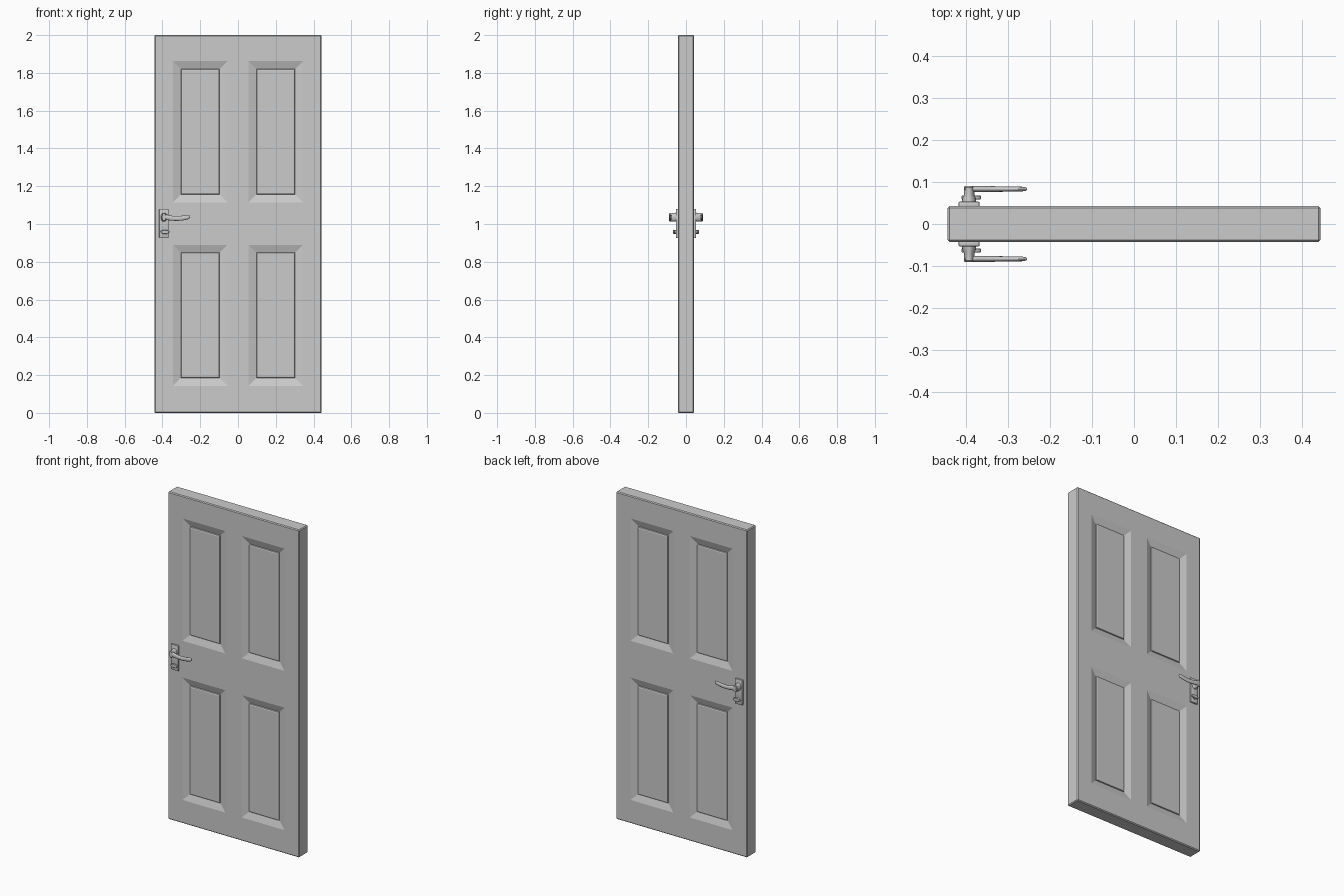
import bpy, bmesh, math
from mathutils import Vector, Matrix

if "Cube" in bpy.data.objects:
    bpy.data.objects.remove(bpy.data.objects["Cube"])

X, T, H = 0.443, 0.043, 2.0      # half width, half thickness, height


def finish(bm, name, mirror=False, smooth=False):
    bmesh.ops.recalc_face_normals(bm, faces=bm.faces)
    me = bpy.data.meshes.new(name)
    bm.to_mesh(me)
    bm.free()
    ob = bpy.data.objects.new(name, me)
    bpy.context.collection.objects.link(ob)
    if mirror:
        m = ob.modifiers.new("both_sides", 'MIRROR')
        m.use_axis = (False, True, False)
    if smooth:
        bpy.ops.object.select_all(action='DESELECT')
        ob.select_set(True)
        bpy.context.view_layer.objects.active = ob
        bpy.ops.object.shade_smooth_by_angle(angle=math.radians(35))
    return ob


def box(center, size, bevel, segments=1):
    bm = bmesh.new()
    bmesh.ops.create_cube(bm, size=1, matrix=Matrix.Translation(center) @ Matrix.Diagonal((*size, 1)))
    bmesh.ops.bevel(bm, geom=bm.edges[:], offset=bevel, segments=segments, affect='EDGES', profile=0.5)
    return bm


def loft(stations, u, v, n=20):
    """Rings of (centre, radius along u, radius along v), joined and capped."""
    bm = bmesh.new()
    rings = []
    for c, a, b in stations:
        rings.append([bm.verts.new(Vector(c) + u * a * math.cos(2 * math.pi * i / n)
                                   + v * b * math.sin(2 * math.pi * i / n)) for i in range(n)])
    for r, s in zip(rings, rings[1:]):
        for i in range(n):
            bm.faces.new((r[i], r[(i + 1) % n], s[(i + 1) % n], s[i]))
    bm.faces.new(rings[0])
    bm.faces.new(rings[-1])
    return bm


# door slab with four sunk panels on each face
bm = box((0, 0, H / 2), (2 * X, 2 * T, H), 0.005)
cuts = [((x, 0, 0), (1, 0, 0)) for x in (-0.344, -0.056, 0.056, 0.344)]
cuts += [((0, 0, z), (0, 0, 1)) for z in (0.143, 0.89, 1.115, 1.862)]
for co, no in cuts:
    bmesh.ops.bisect_plane(bm, geom=bm.verts[:] + bm.edges[:] + bm.faces[:], plane_co=co, plane_no=no)
panels = []
for f in bm.faces:
    c = f.calc_center_median()
    if (abs(f.normal.y) > 0.99 and 0.056 < abs(c.x) < 0.344
            and (0.143 < c.z < 0.89 or 1.115 < c.z < 1.862)):
        panels.append(f)
# sloped border, then a small raised field
for thickness, depth in ((0.042, -0.014), (0.002, 0.006), (0.006, 0.002)):
    bmesh.ops.inset_individual(bm, faces=panels, thickness=thickness, depth=depth, use_even_offset=True)
finish(bm, "door_slab")

ux, uy, uz = Vector((1, 0, 0)), Vector((0, 1, 0)), Vector((0, 0, 1))
HX = -0.392                      # handle axis

# backplate
finish(box((HX, -T - 0.003, 1.003), (0.05, 0.014, 0.154), 0.003, 2), "handle_backplate", True, True)

# neck of the handle
neck = [(-0.05, 0.017, 0.024), (-0.062, 0.016, 0.023), (-0.068, 0.0125, 0.022),
        (-0.087, 0.0125, 0.022), (-0.09, 0.010, 0.019)]
finish(loft([((HX, y, 1.036), a, b) for y, a, b in neck], ux, uz), "handle_neck", True, True)

# curved lever
lever = [(-0.402, 1.040, 0.005, 0.012), (-0.392, 1.038, 0.0075, 0.016), (-0.37, 1.034, 0.0075, 0.014),
         (-0.345, 1.030, 0.007, 0.0125), (-0.32, 1.029, 0.0065, 0.0125), (-0.29, 1.032, 0.006, 0.0125),
         (-0.265, 1.037, 0.0055, 0.012), (-0.257, 1.038, 0.004, 0.009), (-0.254, 1.039, 0.002, 0.005)]
finish(loft([((x, -0.083, z), a, b) for x, z, a, b in lever], uy, uz), "handle_lever", True, True)

# lock stem and oval thumb turn
stem = [(-0.05, 0.011, 0.011), (-0.062, 0.009, 0.009)]
finish(loft([((HX, y, 0.958), a, b) for y, a, b in stem], ux, uz), "lock_stem", True, True)
turn = [(-0.058, 0.021, 0.009), (-0.060, 0.0235, 0.011), (-0.066, 0.0235, 0.011), (-0.068, 0.021, 0.009)]
finish(loft([((-0.387, y, 0.958), a, b) for y, a, b in turn], ux, uz), "lock_thumb_turn", True, True)
